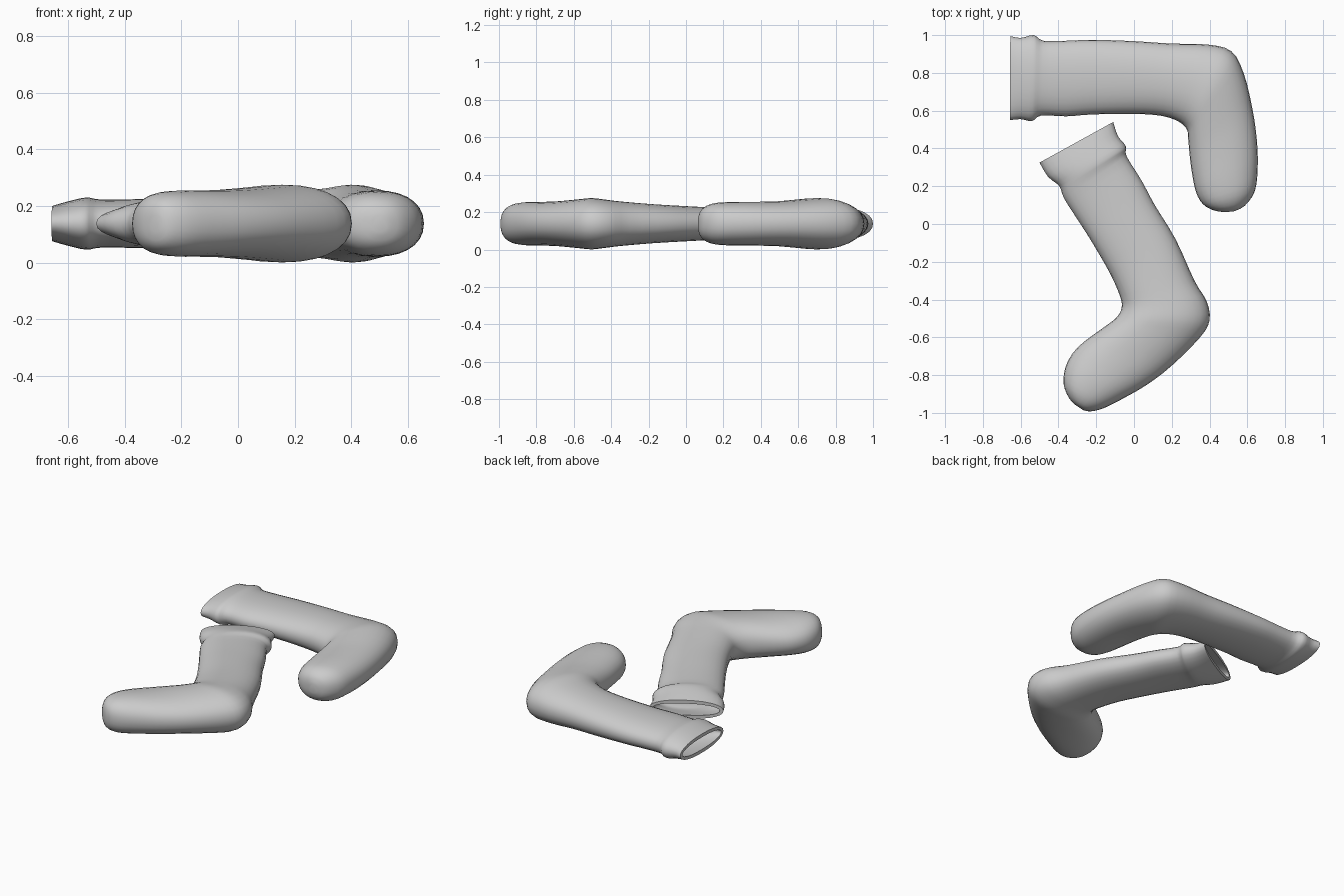
import bpy, bmesh, math
from mathutils import Vector

if "Cube" in bpy.data.objects:
    bpy.data.objects.remove(bpy.data.objects["Cube"])

MID_Z = 0.138      # height of the flat centre plane
SIDES = 28         # points around each ring
STEPS = 3          # rings between listed sections
WALL = 0.022       # fabric thickness at the cuff

knit = bpy.data.materials.new("grey knit")
knit.diffuse_color = (0.6, 0.6, 0.6, 1)
knit.use_nodes = True
knit.node_tree.nodes["Principled BSDF"].inputs["Base Color"].default_value = knit.diffuse_color

# Each section: heel-side edge x, y, instep-side edge x, y, half thickness
SOCK_BACK = [
    (-.655, .995, -.657, .55, .062), (-.60, .985, -.60, .555, .078),
    (-.53, 1.0, -.54, .545, .092), (-.48, .97, -.49, .575, .085),
    (-.36, .97, -.36, .57, .086), (-.22, .975, -.22, .58, .09),
    (0, .968, 0, .583, .10), (.2, .955, .15, .572, .11),
    (.39, .95, .24, .54, .125), (.515, .915, .28, .50, .137),
    (.58, .80, .287, .45, .131), (.625, .62, .295, .36, .12),
    (.65, .45, .307, .27, .117), (.655, .30, .328, .17, .116),
    (.64, .175, .365, .105, .107), (.585, .095, .42, .073, .075),
    (.525, .066, .475, .063, .03)]
SOCK_FRONT = [
    (-.11, .54, -.50, .325, .06), (-.085, .465, -.455, .25, .08),
    (-.042, .41, -.395, .20, .092), (-.04, .36, -.37, .135, .085),
    (.04, .23, -.29, .01, .088), (.11, .10, -.22, -.10, .094),
    (.22, -.08, -.125, -.265, .104), (.32, -.30, -.075, -.38, .118),
    (.385, -.41, -.065, -.44, .128), (.40, -.51, -.09, -.492, .137),
    (.35, -.60, -.15, -.54, .131), (.20, -.75, -.26, -.62, .12),
    (.07, -.85, -.325, -.685, .117), (-.06, -.925, -.365, -.765, .116),
    (-.16, -.975, -.372, -.85, .105), (-.23, -.992, -.345, -.92, .075),
    (-.27, -.985, -.31, -.958, .03)]


def smooth_sections(secs):
    """Catmull-Rom interpolation along the sock."""
    out = []
    for i in range(len(secs) - 1):
        a, b, c, d = secs[max(i - 1, 0)], secs[i], secs[i + 1], secs[min(i + 2, len(secs) - 1)]
        for k in range(STEPS):
            t = k / STEPS
            out.append([0.5 * (2*q + (r - p)*t + (2*p - 5*q + 4*r - s)*t*t
                               + (3*q - p - 3*r + s)*t**3)
                        for p, q, r, s in zip(a, b, c, d)])
    out.append(list(secs[-1]))
    return out


def ring(sec, inset=0.0):
    """Rounded flat cross-section between the two edge points."""
    e1, e2 = Vector((sec[0], sec[1], MID_Z)), Vector((sec[2], sec[3], MID_Z))
    centre, half = (e1 + e2) / 2, (e1 - e2) / 2
    half *= max(half.length - inset, 0.005) / half.length
    height = max(sec[4] - inset, 0.005)
    pts = []
    for k in range(SIDES):
        a = 2 * math.pi * k / SIDES
        c, s = math.cos(a), math.sin(a)
        u = math.copysign(abs(c) ** 0.9, c)
        v = math.copysign(abs(s) ** 0.9, s)
        pts.append(centre + half * u + Vector((0, 0, height * v)))
    return pts


def make_sock(name, secs):
    rows = smooth_sections(secs)
    # lining from mid leg back to the cuff, then the outside to the toe
    loops = [ring(r, WALL) for r in reversed(rows[:6 * STEPS])]
    loops += [ring(r) for r in rows]
    bm = bmesh.new()
    rings = [[bm.verts.new(p) for p in lp] for lp in loops]
    for r1, r2 in zip(rings, rings[1:]):
        for k in range(SIDES):
            j = (k + 1) % SIDES
            bm.faces.new((r1[k], r1[j], r2[j], r2[k]))
    bm.faces.new(rings[0])      # inner end of the lining
    bm.faces.new(rings[-1])     # toe tip
    bmesh.ops.recalc_face_normals(bm, faces=bm.faces)
    mesh = bpy.data.meshes.new(name)
    bm.to_mesh(mesh)
    bm.free()
    mesh.materials.append(knit)
    obj = bpy.data.objects.new(name, mesh)
    bpy.context.collection.objects.link(obj)
    bpy.ops.object.select_all(action='DESELECT')
    obj.select_set(True)
    bpy.context.view_layer.objects.active = obj
    bpy.ops.object.shade_smooth_by_angle(angle=math.radians(60))


make_sock("back_sock", SOCK_BACK)
make_sock("front_sock", SOCK_FRONT)
